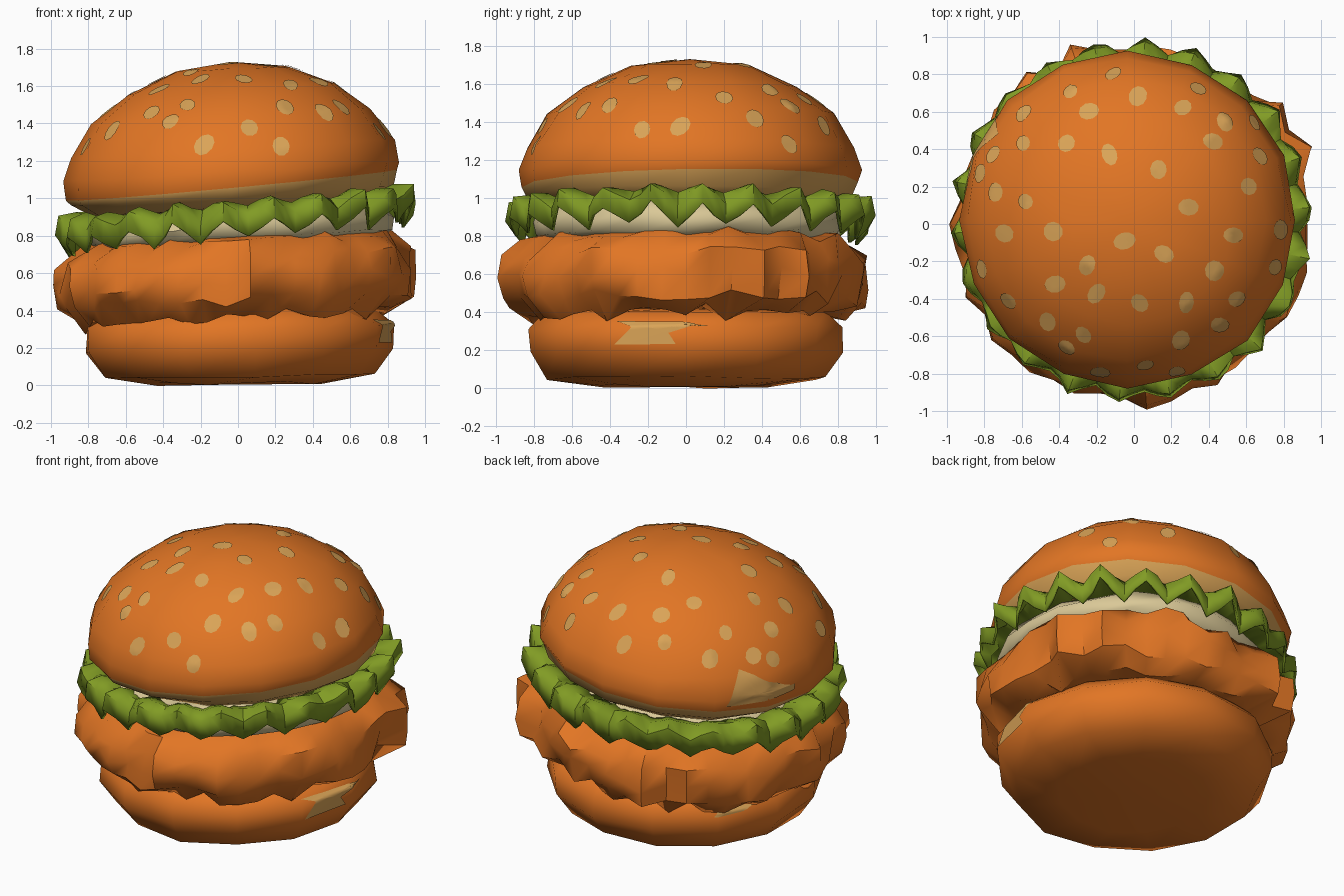
import bpy, bmesh, math, random
from math import sin, cos, tau, radians
from mathutils import Vector
from mathutils.bvhtree import BVHTree

random.seed(4)
if "Cube" in bpy.data.objects:
    bpy.data.objects.remove(bpy.data.objects["Cube"])


def material(name, rgb):
    m = bpy.data.materials.new(name)
    m.use_nodes = True
    m.diffuse_color = (*rgb, 1)
    m.node_tree.nodes["Principled BSDF"].inputs["Base Color"].default_value = (*rgb, 1)
    return m


crust = material("toasted orange", (0.76, 0.18, 0.018))
tan = material("sesame tan", (0.70, 0.37, 0.095))
green = material("lettuce green", (0.22, 0.33, 0.018))
cream = material("sauce cream", (0.70, 0.58, 0.31))


def finish(name, bm, mats, sharp):
    me = bpy.data.meshes.new(name)
    bm.to_mesh(me)
    for m in mats:
        me.materials.append(m)
    me.shade_smooth()
    me.set_sharp_from_angle(angle=radians(sharp))
    ob = bpy.data.objects.new(name, me)
    bpy.context.collection.objects.link(ob)
    return ob


def lathe(name, profile, sides, mats, centre=(0, 0), tilt=0, warp=None, band=None, sharp=60):
    """Turn a profile round z; warp(row, column, angle) gives extra (radius, height)."""
    bm = bmesh.new()
    rings = []
    for row, (r, z) in enumerate(profile):
        ring = []
        for col in range(sides if r else 1):
            a = tau * col / sides
            dr, dz = warp(row, col, a) if warp and r else (0, 0)
            x, y = (r + dr) * cos(a), (r + dr) * sin(a)
            ring.append(bm.verts.new((x + centre[0], y + centre[1], z + dz + tilt * x)))
        rings.append(ring)
    for row, (lo, hi) in enumerate(zip(rings, rings[1:])):
        for i in range(sides):
            j = (i + 1) % sides
            corners = [lo[i % len(lo)], lo[j % len(lo)], hi[j % len(hi)], hi[i % len(hi)]]
            f = bm.faces.new(list(dict.fromkeys(corners)))
            f.material_index = int(bool(band and band(row)))
    bmesh.ops.recalc_face_normals(bm, faces=bm.faces)
    ob = finish(name, bm, mats, sharp)
    tree = BVHTree.FromBMesh(bm)
    bm.free()
    return ob, tree


def decal(bm, tree, start, aim, outline, rings):
    """Thin patch that hugs the surface hit by a ray."""
    hit, n, _, _ = tree.ray_cast(Vector(start), Vector(aim))
    if not hit:
        return
    u = Vector((0, 0, 1)).cross(n).normalized()
    v = n.cross(u)

    def snap(p, lift=0.006):
        q, m, _, _ = tree.find_nearest(p)
        return bm.verts.new(q + m * lift)

    inner = [snap(hit)]
    count = len(outline)
    for k in range(1, rings + 1):
        outer = [snap(hit + (u * a + v * b) * k / rings) for a, b in outline]
        for i in range(count):
            j = (i + 1) % count
            corners = [inner[i % len(inner)], outer[i], outer[j], inner[j % len(inner)]]
            bm.faces.new(list(dict.fromkeys(corners)))
        inner = outer


def divide(points, steps=6):
    pairs = zip(points, points[1:] + points[:1])
    return [(a + (c - a) * t / steps, b + (d - b) * t / steps)
            for (a, b), (c, d) in pairs for t in range(steps)]


def uneven(amount):
    return lambda row, col, a: (random.uniform(-amount, amount), random.uniform(-amount, amount))


# Bottom bun
bottom_bun, bottom_tree = lathe(
    "bottom_bun",
    [(0, 0.005), (0.45, 0.01), (0.73, 0.05), (0.83, 0.19), (0.83, 0.31), (0.75, 0.4), (0, 0.42)],
    13, [crust], tilt=0.012, warp=uneven(0.01))

# Pale torn patches on the bottom bun
bm = bmesh.new()
decal(bm, bottom_tree, (3, -0.15, 0.31), (-1, 0, 0), divide(
    [(-0.23, -0.08), (0.1, -0.08), (0.06, -0.02), (0.16, 0.01), (0.3, 0.05),
     (0.1, 0.06), (-0.23, 0.08), (-0.14, 0.01)]), 6)
decal(bm, bottom_tree, (-2.4, 1.6, 0.3), (-0.832 * -1, -0.555, 0), divide(
    [(-0.15, -0.03), (0.05, -0.02), (0.15, 0.02), (-0.1, 0.02)]), 4)
finish("bottom_bun_patches", bm, [tan], 60)

# Crispy patty: rough ring with pointed flaps at a few angles
PATTY_SIDES = 46
spikes = {round(radians(deg) / tau * PATTY_SIDES): size for deg, size in
          [(22, 0.12), (42, 0.1), (110, 0.1), (127, 0.08), (183, 0.07), (202, 0.06), (217, 0.06), (276, 0.06)]}


def crisp(row, col, a):
    if row in (1, 7):
        return 0, 0
    lump = 0.022 * sin(7 * a + row) + 0.015 * sin(13 * a - row)
    dr = lump + random.uniform(-0.035, 0.03)
    if row in (3, 4, 5):
        dr = spikes.get(col, min(dr, 0.035)) + (random.uniform(-0.02, 0) if col in spikes else 0)
    return dr, random.uniform(-0.035, 0.035) + 0.02 * sin(15 * a) * (row == 2)


lathe("crispy_patty",
      [(0, 0.42), (0.6, 0.4), (0.8, 0.365), (0.91, 0.45), (0.935, 0.56), (0.92, 0.67),
       (0.83, 0.775), (0.65, 0.82), (0, 0.82)],
      PATTY_SIDES, [crust], tilt=0.05, warp=crisp, sharp=42)

# Sauce layer
lathe("sauce_layer",
      [(0, 0.78), (0.72, 0.75), (0.81, 0.79), (0.83, 0.86), (0.77, 0.94), (0, 0.95)],
      22, [cream], tilt=0.06, warp=uneven(0.018))

# Lettuce: frilled sheet hanging over the sauce
FRILLS = 22
droop = [random.uniform(0.6, 1.3) for _ in range(FRILLS)]


def frill(row, col, a):
    wave = (0, 1, 0, -1)[col % 4] * droop[col // 4]
    out, lift = ((0, 0), (0.012, 0.02), (0.03, 0.045), (0.035, 0.055))[row]
    return (out * wave + random.uniform(-0.012, 0.012),
            lift * wave + random.uniform(-0.01, 0.01))


lettuce, _ = lathe("lettuce", [(0.68, 0.92), (0.85, 0.975), (0.93, 0.94), (0.94, 0.83)],
                   FRILLS * 4, [green], centre=(-0.01, 0.02), tilt=0.09, warp=frill, sharp=50)
solid = lettuce.modifiers.new("thickness", "SOLIDIFY")
solid.thickness = 0.015

# Top bun: pale cut edge below the crown


def crown(row, col, a):
    if row == 3:
        return 0, 0.03 * cos(a) + 0.015 * sin(a)
    return random.uniform(-0.012, 0.012), random.uniform(-0.008, 0.008)


top_bun, top_tree = lathe(
    "top_bun",
    [(0, 0.94), (0.76, 0.95), (0.855, 1.01), (0.885, 1.07), (0.9, 1.14), (0.865, 1.26), (0.75, 1.44),
     (0.56, 1.585), (0.31, 1.69), (0, 1.73)],
    16, [crust, tan], centre=(-0.035, 0.02), tilt=0.06, warp=crown, band=lambda row: row < 3)

# Torn pale wedge on the back of the top bun
bm = bmesh.new()
decal(bm, top_tree, (-2.7, 1.4, 1.1), (0.888, -0.46, 0), divide(
    [(-0.2, -0.06), (0.3, -0.06), (0.3, 0), (0.08, 0.06), (-0.1, 0.17)]), 6)
finish("top_bun_tear", bm, [tan], 60)

# Sesame seeds, placed in plan in hundredths
seeds = [(-11, 80), (2, 68), (-24, 60), (-34, 71), (-59, 59), (-59, 43), (-36, 43), (-75, 37), (-82, 27),
         (-13, 37), (13, 29), (34, 72), (26, 62), (49, 55), (64, 54), (42, 44), (67, 36), (61, 20),
         (29, 9), (53, -6), (-5, -9), (16, -16), (-43, -4), (-69, -5), (-74, 17), (-58, 12),
         (-25, -22), (-42, -32), (-20, -37), (3, -42), (28, -42), (43, -25), (75, -23), (78, -3),
         (-67, -41), (-81, -24), (-46, -52), (-27, -59), (25, -62), (55, -40), (6, -75),
         (-18, -79), (46, -54), (-36, -66), (23, -79)]
bm = bmesh.new()
for x, y in seeds:
    wide, tall, turn = random.uniform(0.04, 0.055), random.uniform(0.05, 0.068), random.uniform(-0.6, 0.6)
    oval = [(wide * cos(t), tall * sin(t)) for t in (tau * k / 10 for k in range(10))]
    oval = [(a * cos(turn) - b * sin(turn), a * sin(turn) + b * cos(turn)) for a, b in oval]
    decal(bm, top_tree, (x / 100, y / 100, 3), (0, 0, -1), oval, 3)
finish("sesame_seeds", bm, [tan], 60)
